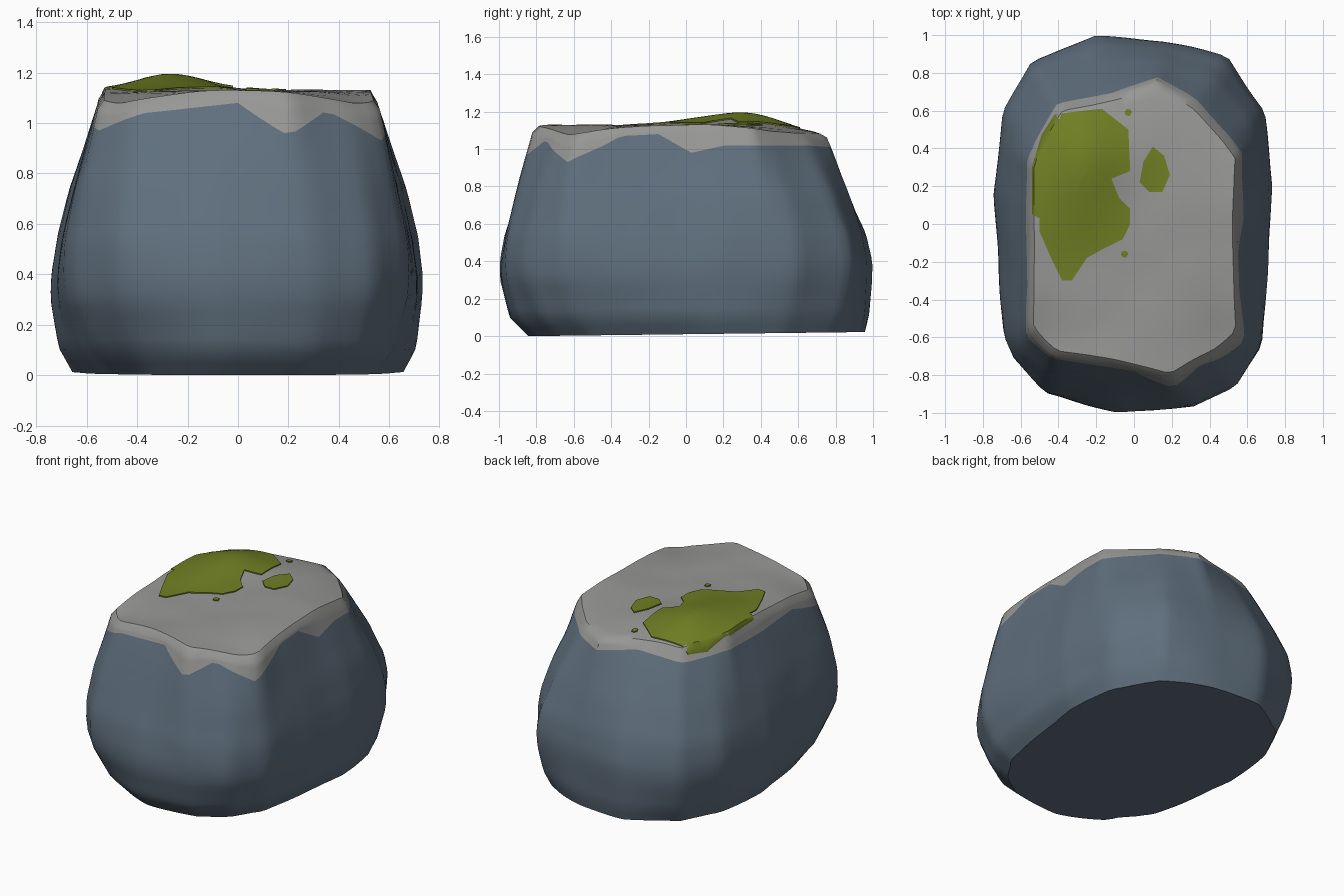
import bpy, bmesh, math
from mathutils import Vector, noise
from mathutils.bvhtree import BVHTree

if "Cube" in bpy.data.objects:
    bpy.data.objects.remove(bpy.data.objects["Cube"])


def material(name, rgb):
    m = bpy.data.materials.new(name)
    m.diffuse_color = (*rgb, 1)
    m.use_nodes = True
    m.node_tree.nodes["Principled BSDF"].inputs["Base Color"].default_value = m.diffuse_color
    return m


SLATE = material("slate blue stone", (0.115, 0.16, 0.207))
GREY = material("pale grey stone", (0.31, 0.31, 0.305))
MOSS = material("moss green", (0.16, 0.21, 0.017))


def lerp_table(table, t):
    for (a, u), (b, v) in zip(table, table[1:]):
        if t <= b:
            return u + (v - u) * max(0, (t - a) / (b - a))
    return table[-1][1]


def ray_radius(outline, ang):
    """Distance from the centre to a closed outline in one direction."""
    d = Vector((math.cos(ang), math.sin(ang)))
    for p, q in zip(outline, outline[1:] + outline[:1]):
        p, e = Vector(p), Vector(q) - Vector(p)
        den = d.x * e.y - d.y * e.x
        if abs(den) < 1e-9:
            continue
        r = (p.x * e.y - p.y * e.x) / den
        s = (p.x * d.y - p.y * d.x) / den
        if r > 0 and -1e-6 <= s <= 1 + 1e-6:
            return r
    return 0.7


# Outline at the widest height and at the rim of the top
BELLY = [(-.2, 1), (-.55, .87), (-.7, .6), (-.74, .15), (-.72, -.2), (-.70, -.6),
         (-.65, -.72), (-.48, -.91), (-.09, -1), (.32, -.97), (.54, -.87), (.68, -.65),
         (.71, -.2), (.735, .2), (.70, .6), (.6, .75), (.5, .9), (.33, .94), (.15, .97)]
RIM = [(.12, .74), (-.1, .67), (-.38, .6), (-.55, .33), (-.555, 0), (-.55, -.56),
       (-.42, -.69), (-.1, -.75), (.2, -.83), (.42, -.69), (.555, -.58), (.545, 0), (.55, .36), (.3, .63)]
# Lower edge of the grey top: angle in degrees, height
BORDER = [(-180, 1.03), (-150, 1.05), (-132, .97), (-117, 1.04), (-90, 1.08), (-77, .95),
          (-65, 1.05), (-48, .93), (-32, 1.07), (-15, 1.08), (3, .98), (20, 1.02), (36, 1.02),
          (60, 1.02), (81, 1.01), (100, 1.05), (125, 1.01), (145, 1.03), (180, 1.03)]
TAPER = [(.4, 0), (.55, .12), (.75, .40), (1.0, .83), (1.09, 1)]
TUCK = [(0, .13), (.1, .045), (.3, 0)]
CORNER_TUCK = [(0, .08), (.1, .06), (.3, .02), (.5, 0)]
N, LOW, HIGH, CAP = 120, 22, 3, 14


def corner(x, y):
    """0 on the axes, about 1 on the four corners of the rim."""
    return min(1, (abs(x) / .46)) ** 2 * min(1, (abs(y) / .6)) ** 2


def side_point(ang, z):
    w = lerp_table(TAPER, z)
    r = ray_radius(BELLY, ang) * (1 - w) + ray_radius(RIM, ang) * w
    c, s = math.cos(ang), math.sin(ang)
    r *= 1 - lerp_table(TUCK, z) * (1 - .75 * max(0, s) + .2 * max(0, -s))
    # lower corners are cut back more, most of all at the front left
    cut = corner(r * c, r * s) * (1.4 if c < 0 and s < 0 else .8)
    r *= 1 - lerp_table(CORNER_TUCK, z) * cut
    p = Vector((r * c, r * s, z))
    k = 1 + .010 * noise.noise(p * 3.5)
    # the underside lifts slightly towards the back
    lift = .022 * (p.y + .84) / 1.8 * max(0, 1 - z / .3)
    return Vector((p.x * k, p.y * k, max(0, z + lift)))


def top_height(x, y):
    back = min(1, max(0, (y - .3) / .42))
    hump = .062 * math.exp(-((x + .28) / .19) ** 2 - ((y - .29) / .3) ** 2)
    return (1.13 - .045 * back ** 2 - .05 * corner(x, y) + hump
            + .006 * noise.noise(Vector((x * 4, y * 4, 2))))


def make_object(name, bm, mats):
    bmesh.ops.recalc_face_normals(bm, faces=bm.faces)
    me = bpy.data.meshes.new(name)
    bm.to_mesh(me)
    bm.free()
    ob = bpy.data.objects.new(name, me)
    bpy.context.collection.objects.link(ob)
    for m in mats:
        me.materials.append(m)
    bpy.ops.object.select_all(action='DESELECT')
    ob.select_set(True)
    bpy.context.view_layer.objects.active = ob
    bpy.ops.object.shade_smooth_by_angle(angle=math.radians(35))
    return ob


def bridge(bm, a, b, mat=0):
    n = len(a)
    for i in range(n):
        bm.faces.new((a[i], a[(i + 1) % n], b[(i + 1) % n], b[i])).material_index = mat


# Boulder: rings up to the colour border, rings to the rim, then the top
bm = bmesh.new()
angles = [-math.pi + 2 * math.pi * i / N for i in range(N)]
rings = []
for k in range(LOW + HIGH + 1):
    ring = []
    for a in angles:
        zb = lerp_table(BORDER, math.degrees(a))
        r = ray_radius(RIM, a)
        x, y = r * math.cos(a), r * math.sin(a)
        rim = max(zb + .012, 1.095 - .03 * max(0, math.sin(a)) - .05 * corner(x, y))
        z = zb * k / LOW if k <= LOW else zb + (rim - zb) * (k - LOW) / HIGH
        ring.append(bm.verts.new(side_point(a, z)))
    rings.append(ring)
rim_co = [v.co.copy() for v in rings[-1]]
for j in range(CAP):
    s = .955 * (1 - j / CAP)
    rings.append([bm.verts.new((c.x * s, c.y * s, top_height(c.x * s, c.y * s))) for c in rim_co])
for k, (a, b) in enumerate(zip(rings, rings[1:])):
    bridge(bm, a, b, 0 if k < LOW else 1)
bm.faces.new(rings[0])
middle = bm.verts.new((0, 0, top_height(0, 0)))
for i in range(N):
    bm.faces.new((rings[-1][i], rings[-1][(i + 1) % N], middle)).material_index = 1
bm.normal_update()
surface = BVHTree.FromBMesh(bm)
make_object("boulder", bm, [SLATE, GREY])


# Moss: thin patches draped over the boulder
def moss_patch(name, outline, centre, steps=12, split=4):
    pts = [Vector(p).lerp(Vector(q), i / split)
           for p, q in zip(outline, outline[1:] + outline[:1]) for i in range(split)]
    c = Vector(centre)

    def drape(p, h):
        hit = surface.ray_cast(Vector((p.x, p.y, 3)), Vector((0, 0, -1)))[0]
        return (p.x, p.y, (hit.z if hit else 1.0) + h)

    bm = bmesh.new()
    loops = [[bm.verts.new(drape(p, -.006)) for p in pts]]
    for k in range(steps):
        loops.append([bm.verts.new(drape(c.lerp(p, 1 - k / steps), .007)) for p in pts])
    for a, b in zip(loops, loops[1:]):
        bridge(bm, a, b)
    tip = bm.verts.new(drape(c, .007))
    for i in range(len(pts)):
        bm.faces.new((loops[-1][i], loops[-1][(i + 1) % len(pts)], tip))
    make_object(name, bm, [MOSS])


moss_patch("large_moss_patch",
           [(-.49, .47), (-.42, .58), (-.27, .6), (-.17, .61), (-.03, .5), (-.02, .28), (-.12, .24),
            (-.08, .14), (-.02, .08), (-.02, 0), (-.06, -.08), (-.16, -.13), (-.25, -.18), (-.33, -.3),
            (-.38, -.3), (-.43, -.2), (-.5, -.04), (-.5, .03), (-.54, .05), (-.54, .3)], (-.29, .2), 24)
moss_patch("small_moss_patch",
           [(.1, .41), (.16, .36), (.19, .26), (.15, .17), (.08, .17), (.03, .22), (.05, .33)], (.11, .27), 5)
for n, (x, y) in enumerate([(-.03, .59), (-.05, -.16)]):
    moss_patch(f"moss_spot_{n + 1}", [(x + .02 * math.cos(t), y + .02 * math.sin(t))
                                      for t in range(6)], (x, y), 2, 2)
